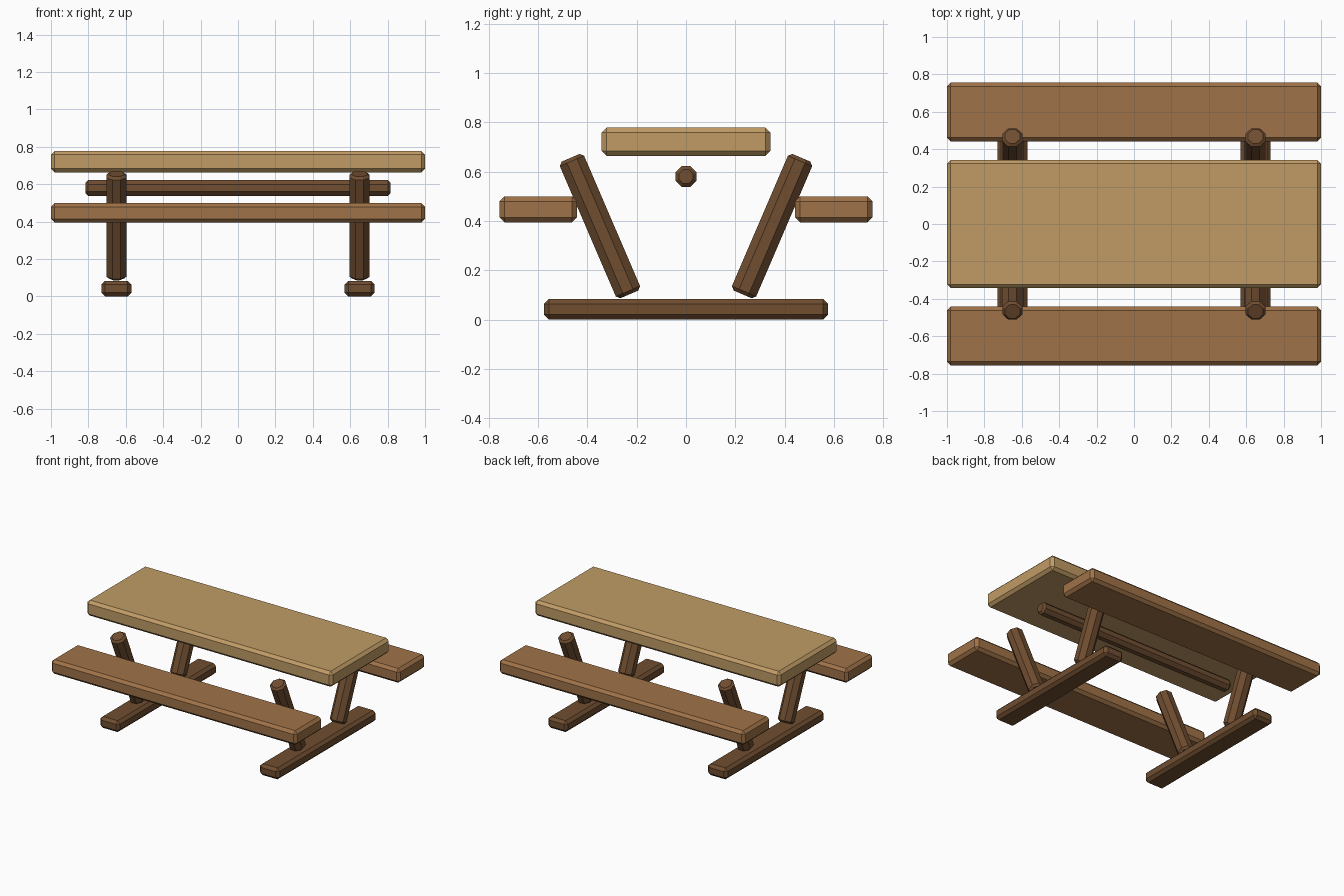
import bpy, bmesh
from math import pi
from mathutils import Vector, Matrix

if "Cube" in bpy.data.objects:
    bpy.data.objects.remove(bpy.data.objects["Cube"])


def material(name, color):
    m = bpy.data.materials.new(name)
    m.diffuse_color = (*color, 1)
    m.use_nodes = True
    m.node_tree.nodes["Principled BSDF"].inputs["Base Color"].default_value = m.diffuse_color
    return m


light = material("light_wood", (0.53, 0.33, 0.13))
mid = material("mid_wood", (0.35, 0.17, 0.065))
dark = material("dark_wood", (0.16, 0.075, 0.03))


def finish(name, bm, mat):
    me = bpy.data.meshes.new(name)
    bm.to_mesh(me)
    bm.free()
    me.materials.append(mat)
    ob = bpy.data.objects.new(name, me)
    bpy.context.collection.objects.link(ob)
    return ob


def plank(name, center, size, mat, bevel=0.02):
    bm = bmesh.new()
    bmesh.ops.create_cube(bm, size=1)
    bmesh.ops.scale(bm, vec=size, verts=bm.verts)
    bmesh.ops.bevel(bm, geom=bm.edges[:], offset=bevel, segments=1, affect='EDGES')
    bmesh.ops.translate(bm, vec=center, verts=bm.verts)
    return finish(name, bm, mat)


def post(name, a, b, radius, mat, bevel=0.014):
    # eight-sided pole with chamfered ends
    a, b = Vector(a), Vector(b)
    d = b - a
    bm = bmesh.new()
    bmesh.ops.create_cone(bm, cap_ends=True, segments=8, radius1=radius,
                          radius2=radius, depth=d.length,
                          matrix=Matrix.Rotation(pi / 8, 4, 'Z'))
    rims = [e for e in bm.edges if abs(e.verts[0].co.z - e.verts[1].co.z) < 1e-4]
    bmesh.ops.bevel(bm, geom=rims, offset=bevel, segments=1, affect='EDGES')
    rot = d.to_track_quat('Z', 'X' if abs(d.x) < 1e-6 else 'Y').to_matrix().to_4x4()
    bmesh.ops.transform(bm, matrix=Matrix.Translation((a + b) / 2) @ rot, verts=bm.verts)
    return finish(name, bm, mat)


# Table top and stretcher rail
plank("table_top", (0, 0, 0.721), (2, 0.685, 0.114), light)
post("stretcher_rail", (-0.815, 0, 0.58), (0.815, 0, 0.58), 0.0455, dark)

# Benches
for side, s in (("front", -1), ("back", 1)):
    plank(f"{side}_bench", (0, s * 0.599, 0.447), (2, 0.314, 0.105), mid)

# Feet and splayed legs
for end, x in (("left", -0.65), ("right", 0.65)):
    plank(f"{end}_foot", (x, 0, 0.042), (0.16, 1.152, 0.084), dark)
    for side, s in (("front", -1), ("back", 1)):
        post(f"{end}_{side}_leg", (x, s * 0.23, 0.102), (x, s * 0.468, 0.656), 0.058, dark)
